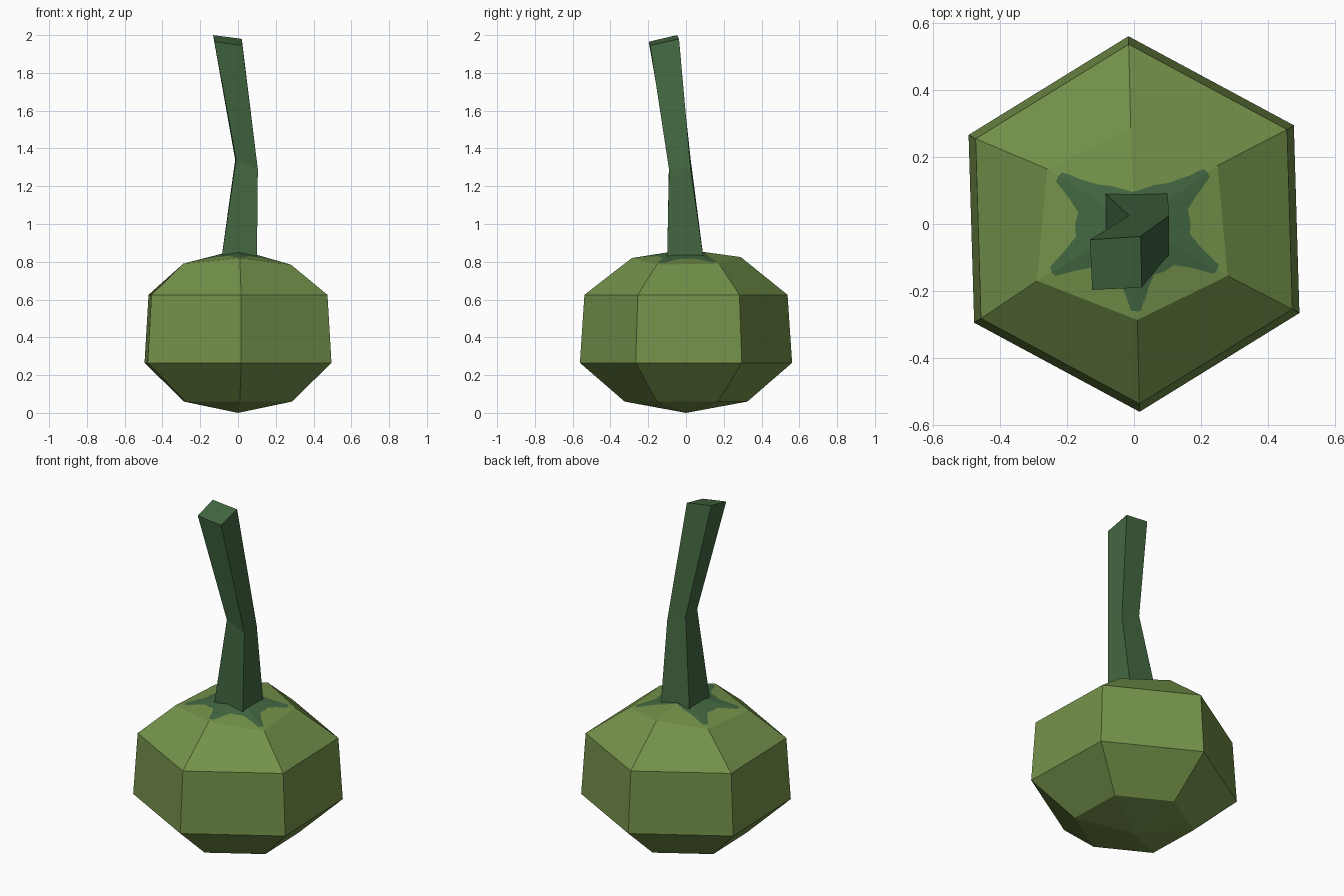
import bpy, math
from mathutils import Vector

if "Cube" in bpy.data.objects:
    bpy.data.objects.remove(bpy.data.objects["Cube"])


def material(name, color):
    m = bpy.data.materials.new(name)
    m.diffuse_color = (*color, 1)
    m.use_nodes = True
    m.node_tree.nodes["Principled BSDF"].inputs["Base Color"].default_value = m.diffuse_color
    return m


body_green = material("olive green", (0.175, 0.285, 0.068))
stem_green = material("dark green", (0.056, 0.138, 0.053))


def build(name, verts, faces, mats, indices=None):
    mesh = bpy.data.meshes.new(name)
    mesh.from_pydata(verts, [], faces)
    for m in mats:
        mesh.materials.append(m)
    if indices:
        mesh.polygons.foreach_set("material_index", indices)
    mesh.update()
    obj = bpy.data.objects.new(name, mesh)
    bpy.context.collection.objects.link(obj)
    return obj


# Gourd body: hexagonal rings from bottom to shoulder
N = 6
verts, faces, idx = [Vector((0, 0, 0))], [], []
for r, z in ((0.325, 0.06), (0.562, 0.265), (0.538, 0.625)):
    for i in range(N):
        a = math.radians(-88.3 + 60 * i)
        verts.append(Vector((r * math.cos(a), r * math.sin(a), z)))
# slightly uneven top ring
verts += [Vector(p) for p in (
    (0.01, -0.287, 0.82), (0.28, -0.155, 0.785), (0.25, 0.175, 0.79),
    (-0.01, 0.29, 0.825), (-0.26, 0.165, 0.795), (-0.29, -0.17, 0.79))]


def add(face, mat=0):
    faces.append(face)
    idx.append(mat)


def ring(k, i):
    return 1 + k * N + i % N


for i in range(N):
    add((0, ring(0, i + 1), ring(0, i)))
    for k in range(3):
        add((ring(k, i), ring(k, i + 1), ring(k + 1, i + 1), ring(k + 1, i)))

# Cap with the leafy star cut into its faces; the back point is missing
centre = len(verts)
C = Vector((0, 0, 0.865))
verts.append(C)
tip = (0.91, 0.89, 0.88, 0.33, 0.87, 0.85)


def half(t, notch):
    """Star edge from a ridge tip to the notch, as weights of the two ridges."""
    if t < 0.5:
        return [(t, 0)]
    return [(t, 0), (t - 0.04, 0.06), (0.6, 0.13), (0.42, 0.2 if notch > 0.27 else 0.17)]


tips = []
for i in range(N):
    tips.append(len(verts))
    verts.append(C + tip[i] * (verts[ring(3, i)] - C))
for i in range(N):
    j = (i + 1) % N
    a, b = verts[ring(3, i)] - C, verts[ring(3, j)] - C
    n = 0.25 if 3 in (i, j) else 0.32

    def point(u, w):
        verts.append(C + u * a + w * b)
        return len(verts) - 1

    left = [tips[i]] + [point(u, w) for u, w in half(tip[i], n)[1:]]
    mid = point(n, n)
    right = [tips[j]] + [point(w, u) for u, w in half(tip[j], n)[1:]]
    left.append(mid)
    right.append(mid)
    for p, q in zip(left, left[1:]):
        add((centre, p, q), 1)
        add((ring(3, i), q, p))
    for p, q in zip(right, right[1:]):
        add((centre, q, p), 1)
        add((ring(3, j), p, q))
    add((ring(3, i), ring(3, j), mid))
build("gourd_body", verts, faces, [body_green, stem_green], idx)

# Bent square stem: three sections, corners front-left, front-right, back-right, back-left
sections = (
    ((-0.09, -0.10, 0.8), (0.10, -0.10, 0.8), (0.10, 0.095, 0.8), (-0.09, 0.095, 0.8)),
    ((-0.01, -0.09, 1.34), (0.105, -0.09, 1.29), (0.105, 0.025, 1.29), (-0.015, 0.025, 1.34)),
    ((-0.125, -0.197, 1.965), (0.023, -0.19, 1.945), (0.02, -0.037, 1.98), (-0.132, -0.047, 2.0)),
)
sv = [p for s in sections for p in s]
sf = [(3, 2, 1, 0), (8, 9, 10, 11)]
for k in (0, 4):
    for i in range(4):
        j = (i + 1) % 4
        sf.append((k + i, k + j, k + 4 + j, k + 4 + i))
build("stem", sv, sf, [stem_green])
